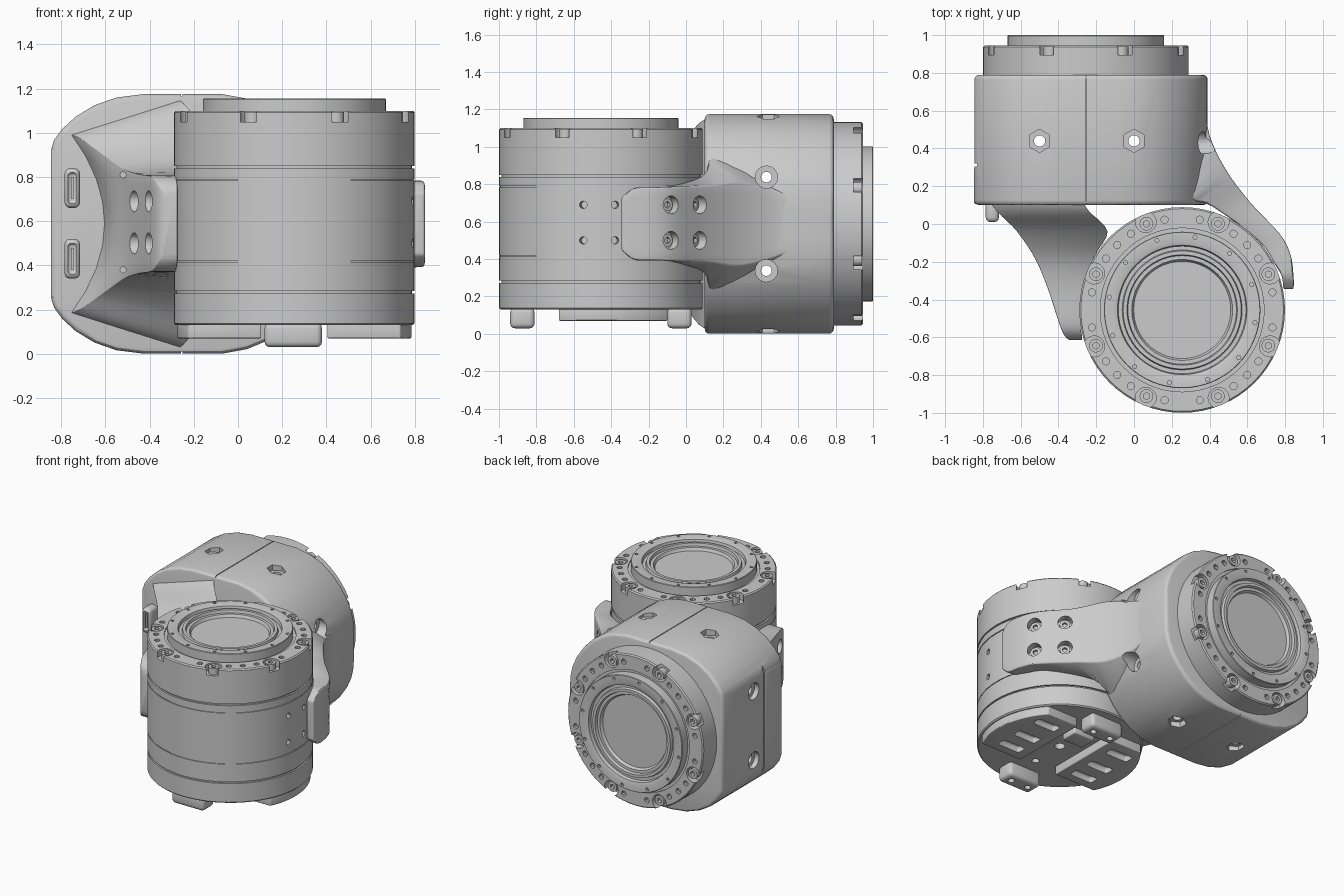
import bpy, bmesh, math
from mathutils import Vector, Matrix

if "Cube" in bpy.data.objects:
    bpy.data.objects.remove(bpy.data.objects["Cube"])

C1 = Vector((0.255, -0.455, 0))      # axis of the upright motor
ZC = 0.588                           # mid height of the housing


def make(name, bm, M=None, bevel=0, angle=30):
    bmesh.ops.recalc_face_normals(bm, faces=bm.faces)
    me = bpy.data.meshes.new(name)
    bm.to_mesh(me)
    bm.free()
    if M:
        me.transform(M)
    ob = bpy.data.objects.new(name, me)
    bpy.context.collection.objects.link(ob)
    if bevel:
        m = ob.modifiers.new("Bevel", 'BEVEL')
        m.width, m.segments, m.angle_limit = bevel, 3, math.radians(40)
        apply(ob, m)
    smooth(ob, angle)
    return ob


def activate(ob):
    bpy.ops.object.select_all(action='DESELECT')
    ob.select_set(True)
    bpy.context.view_layer.objects.active = ob


def apply(ob, m):
    activate(ob)
    bpy.ops.object.modifier_apply(modifier=m.name)


def smooth(ob, angle=30):
    activate(ob)
    bpy.ops.object.shade_smooth_by_angle(angle=math.radians(angle))


def cut(ob, cutter, keep=False):
    m = ob.modifiers.new("Cut", 'BOOLEAN')
    m.operation, m.solver, m.use_self, m.object = 'DIFFERENCE', 'EXACT', True, cutter
    cutter.hide_render = True
    apply(ob, m)
    smooth(ob)
    if not keep:
        bpy.data.objects.remove(cutter)


def rods(name, items, M=None):
    """Cylinders given as (start, end, radius, sides)."""
    bm = bmesh.new()
    for a, b, r, n in items:
        a, b = Vector(a), Vector(b)
        T = Matrix.Translation((a + b) / 2) @ (b - a).to_track_quat('Z', 'Y').to_matrix().to_4x4()
        bmesh.ops.create_cone(bm, cap_ends=True, segments=n, radius1=r, radius2=r,
                              depth=(b - a).length, matrix=T)
    return make(name, bm, M)


def boxes(name, items, bevel=0, M=None):
    """Boxes given as (x0, x1, y0, y1, z0, z1)."""
    bm = bmesh.new()
    for x0, x1, y0, y1, z0, z1 in items:
        T = Matrix.Translation(((x0 + x1) / 2, (y0 + y1) / 2, (z0 + z1) / 2))
        bmesh.ops.create_cube(bm, size=1, matrix=T @ Matrix.Diagonal((x1 - x0, y1 - y0, z1 - z0, 1)))
    return make(name, bm, M, bevel)


def rings_mesh(name, rings, M=None, bevel=0, angle=30):
    """Skin a list of closed rings and cap both ends."""
    bm = bmesh.new()
    vs = [[bm.verts.new(p) for p in r] for r in rings]
    n = len(vs[0])
    for a, b in zip(vs, vs[1:]):
        for i in range(n):
            bm.faces.new((a[i], a[(i + 1) % n], b[(i + 1) % n], b[i]))
    bm.faces.new(vs[0])
    bm.faces.new(vs[-1])
    return make(name, bm, M, bevel, angle)


def pol(r, deg, z=0.0):
    t = math.radians(deg)
    return Vector((r * math.cos(t), r * math.sin(t), z))


def motor(name, depth, M, extra=()):
    # turned body: output face at local z = 0, body going down
    prof = [(.255, -.05), (.265, -.03), (.285, -.03), (.29, -.01), (.31, -.01), (.315, -.03),
            (.335, -.03), (.34, -.006), (.36, 0), (.408, 0), (.411, -.004), (.411, -.065),
            (.43, -.065), (.43, -.055), (.532, -.055), (.54, -.063)]
    for z in (.305, .365, .735, .87):
        if z < depth:
            w = .006 if z in (.365, .735) else .012
            prof += [(.54, -z), (.54 - w, -z), (.54 - w, -z - w), (.54, -z - w)]
    prof += [(.54, -depth + .008), (.532, -depth)]
    body = rings_mesh(name + "_body", [[pol(r, i * 5.625, z) for i in range(64)] for r, z in prof], M)
    # edge notches, flange holes and face holes
    holes = [(pol(.50, 22.5 + 45 * k, -.105), pol(.50, 22.5 + 45 * k, .0), .055, 20) for k in range(8)]
    for k in range(8):
        for d in (11, 0, -11):
            if d or k % 2:
                holes.append((pol(.483, 45 * k + d, -.085), pol(.483, 45 * k + d, -.03), .019, 10))
    holes += [(pol(.388, 20 + 30 * k, -.03), pol(.388, 20 + 30 * k, .03), .011, 8) for k in range(12)]
    cut(body, rods("hole_cutter", holes + list(extra), M))
    # socket screws in the notches
    ang = [22.5 + 45 * k for k in range(8)]
    screws = rods(name + "_flange_screws", [(pol(.49, a, -.12), pol(.49, a, -.06), .036, 16) for a in ang], M)
    cut(screws, rods("socket_cutter", [(pol(.49, a, -.085), pol(.49, a, 0), .018, 6) for a in ang], M))
    return body


# motors
side_holes = [(pol(.48, a, z - 1.155), pol(.6, a, z - 1.155), .02, 10) for a in (8, -10) for z in (.5, .69)]
grow = Matrix.Diagonal((1.008, 1.008, 1, 1))
M1 = Matrix.Translation((C1.x, C1.y, 1.155)) @ grow
M2 = Matrix.Translation((-.255, 1.0, ZC)) @ Matrix.Rotation(-math.pi / 2, 4, 'X') @ grow
upright = motor("upright_motor", 1.025, M1, side_holes)
motor("side_motor", .26, M2)

# underside of the upright motor: connector plates, feet, ports
for side, label in ((-1, "left"), (1, "right")):
    pts = [(.15, .355), (.15, -.225)]
    a0, a1 = math.asin(-.225 / .53), math.asin(.355 / .53)
    pts += [(.53 * math.cos(a0 + (a1 - a0) * i / 12), .53 * math.sin(a0 + (a1 - a0) * i / 12)) for i in range(13)]
    pl = rings_mesh(label + "_bottom_plate",
                    [[(C1.x + side * x, C1.y + y, z) for x, y in pts] for z in (.07, .14)], bevel=.006)
    xs = sorted((C1.x + side * .22, C1.x + side * .4))
    cut(pl, boxes("slot_cutter", [(xs[0], xs[1], C1.y + y, C1.y + y + .07, .0, .11) for y in (-.16, .0, .2)], .015))
feet = boxes("motor_feet", [(.12, .38, -.94, -.81, .03, .14), (.12, .38, -.10, .03, .03, .14)], .025)
cut(feet, rods("foot_hole_cutter", [((x, y, 0), (x, y, .08), .022, 12) for x in (.18, .32) for y in (-.875, -.035)]))
boxes("bottom_port", [(.17, .34, -.33, -.2, .09, .14)], .01)
cut(upright, rods("centre_hole_cutter", [((C1.x, C1.y, .1), (C1.x, C1.y, .2), .035, 16),
                                         ((C1.x, C1.y - .25, .1), (C1.x, C1.y - .25, .2), .025, 12)]))

# housing around the side motor, flat on the left and rounded on the right
half = [(-.845, .34), (-.832, .38), (-.795, .43), (-.735, .485), (-.65, .537), (-.55, .572), (-.43, .587),
        (-.07, .587), (.04, .567), (.13, .53), (.21, .473), (.28, .4), (.335, .32), (.37, .24), (.387, .16), (.39, .06)]
sect = [(x, ZC + h) for x, h in half] + [(x, ZC - h) for x, h in reversed(half)]
housing = rings_mesh("housing", [[(x, y, z) for x, z in sect] for y in (.1, .79)], bevel=.025)


def arm(name, stations):
    """Loft: (outer x, outer y, inner x, inner y, outer half height, inner half height, hollow)."""
    S = [Vector(s) for s in stations]
    P = [S[0]] + S + [S[-1]]
    rings = []
    for i in range(1, len(P) - 1):
        for k in range(4 if i < len(P) - 2 else 1):
            t = k / 4
            a, b, c, d = P[i - 1], P[i], P[i + 1], P[min(i + 2, len(P) - 1)]
            v = .5 * (2 * b + (c - a) * t + (2 * a - 5 * b + 4 * c - d) * t * t + (3 * b - a - 3 * c + d) * t ** 3)
            o, n = Vector(v[0:2]), Vector(v[2:4])
            ring = []
            for j in range(9):
                u = -1 + j / 4
                p = o.lerp(n, v[6] * (1 - u * u))
                ring.append((p.x, p.y, ZC + u * v[4]))
            rings.append(ring + [(n.x, n.y, ZC + v[5]), (n.x, n.y, ZC - v[5])])
    return rings_mesh(name, rings, bevel=.022, angle=35)


# yoke arms reaching from the housing to the upright motor
left = arm("left_arm", [
    (-.79, .15, -.29, .15, .41, .57, .35), (-.72, .06, -.24, .07, .39, .54, .26),
    (-.62, -.04, -.14, -.04, .32, .40, .1), (-.52, -.19, -.21, -.17, .25, .28, .03),
    (-.45, -.36, -.26, -.32, .225, .225, 0), (-.395, -.53, -.28, -.53, .215, .215, 0),
    (-.365, -.595, -.275, -.595, .18, .18, 0), (-.34, -.615, -.275, -.615, .14, .14, 0)])
right = arm("right_arm", [
    (.382, .62, .2, .55, .12, .2, 0), (.400, .47, .25, .3, .18, .33, 0), (.485, .29, .3, .14, .225, .36, 0),
    (.615, .115, .42, .09, .205, .26, 0), (.77, -.05, .66, -.09, .2, .2, 0), (.828, -.16, .75, -.22, .195, .195, 0),
    (.845, -.28, .783, -.28, .19, .19, 0), (.845, -.345, .79, -.345, .14, .14, 0)])

# through holes with hexagonal recesses
cross = []
for x in (-.5, 0):
    cross += [((x, .44, -.1), (x, .44, 1.3), .03, 16), ((x, .44, 1.13), (x, .44, 1.3), .062, 6),
              ((x, .44, -.1), (x, .44, .045), .062, 6)]
for z in (ZC - .25, ZC + .25):
    cross += [((-1, .43, z), (1, .43, z), .0285, 16), ((.31, .43, z), (.6, .43, z), .06, 16),
              ((-1, .43, z), (-.81, .43, z), .06, 16)]
bolt_cutter = rods("through_hole_cutter", cross)
cut(housing, bolt_cutter, keep=True)
cut(right, bolt_cutter)
# housing split line and connector cover groove
cut(housing, boxes("seam_cutter", [(-.258, -.252, .05, .85, 1.165, 1.3), (-.258, -.252, .05, .85, -.1, .011),
                                   (-1, -.83, .305, .32, .2, .98)]))

# arm screw pockets, radial to the upright motor
for ob, name, spots in ((left, "left", ((168, .64), (184, .595))), (right, "right", ((35, .6), (53, .61)))):
    pockets, heads, sockets = [], [], []
    for a, r in spots:
        for z in (.5, .69):
            p = lambda d: C1 + pol(d, a, z)
            pockets.append((p(r), p(r + .3), .048, 20))
            heads.append((p(r - .04), p(r + .02), .034, 16))
            sockets.append((p(r), p(r + .1), .018, 6))
    if name == "left":
        pockets += [((-.52, -.6, z), (-.52, -.1, z), .014, 8) for z in (.38, .81)]
    cut(ob, rods("pocket_cutter", pockets))
    screws = rods(name + "_arm_screws", heads)
    cut(screws, rods("socket_cutter", sockets))

# connector cover and the two ports on the front of the housing
boxes("connector_cover", [(-.847, -.6, .105, .3, .25, .93)], .012)
ports = boxes("connector_ports", [(-.785, -.715, .01, .13, z - .09, z + .09) for z in (.43, .75)], .025)
cut(ports, boxes("port_cutter", [(-.77, -.73, -.1, .08, z - .07, z + .07) for z in (.43, .75)], .015))
boxes("port_tongues", [(-.756, -.744, .02, .1, z - .05, z + .05) for z in (.43, .75)])
